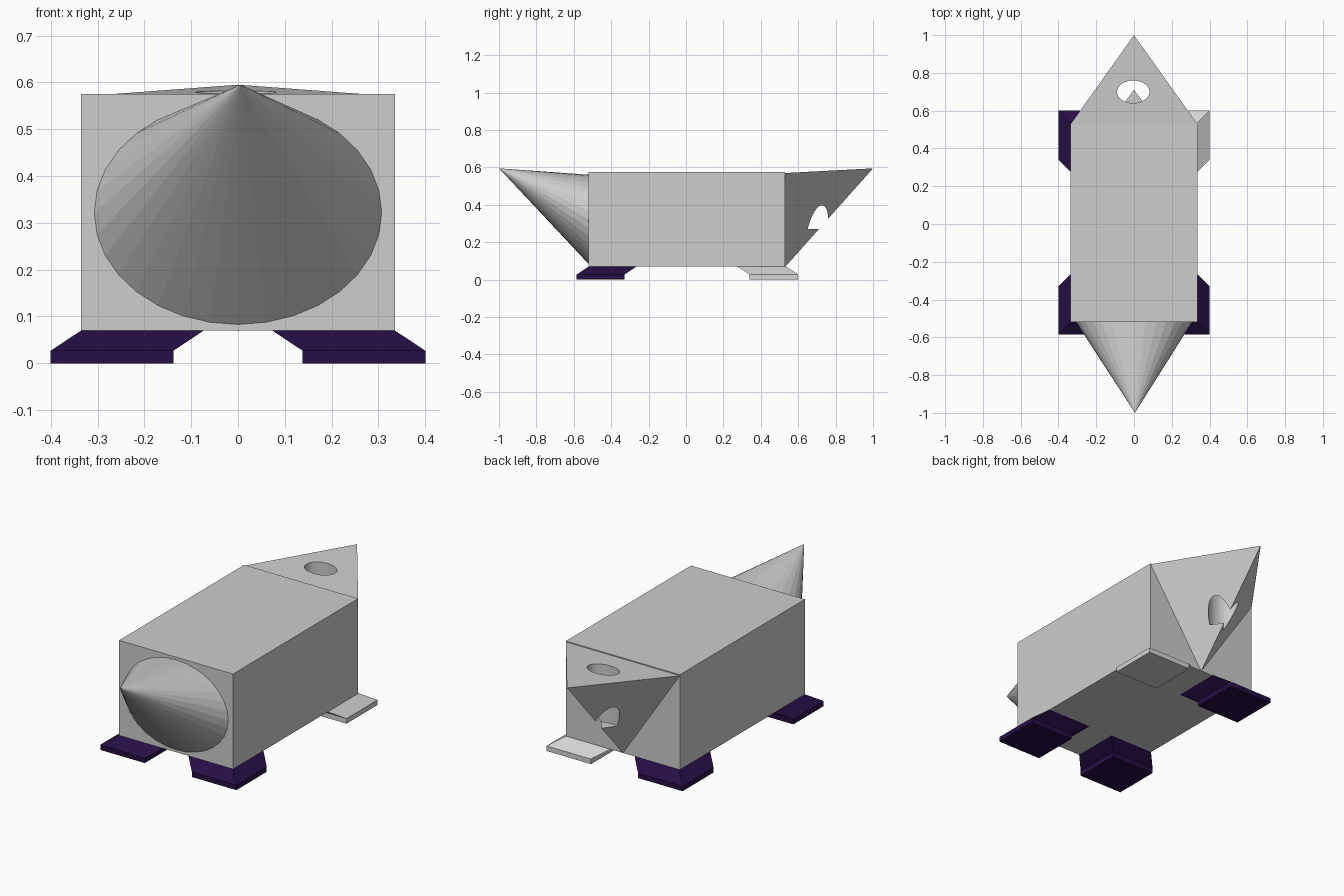
import bpy, bmesh, math

if "Cube" in bpy.data.objects:
    bpy.data.objects.remove(bpy.data.objects["Cube"])


def material(name, rgb):
    m = bpy.data.materials.new(name)
    m.diffuse_color = (*rgb, 1)
    m.use_nodes = True
    m.node_tree.nodes["Principled BSDF"].inputs["Base Color"].default_value = m.diffuse_color
    return m


GREY = material("body grey", (0.61, 0.61, 0.61))
PALE = material("pale grey", (0.66, 0.66, 0.66))
PURPLE = material("dark purple", (0.02, 0.0045, 0.06))


def add(name, bm, mat):
    bmesh.ops.recalc_face_normals(bm, faces=bm.faces)
    me = bpy.data.meshes.new(name)
    bm.to_mesh(me)
    bm.free()
    me.materials.append(mat)
    ob = bpy.data.objects.new(name, me)
    bpy.context.collection.objects.link(ob)
    return ob


def loft(name, rings, mat):
    """Skin a stack of equal-length rings; a one-point last ring is a tip."""
    bm = bmesh.new()
    rows = [[bm.verts.new(p) for p in ring] for ring in rings]
    for a, b in zip(rows, rows[1:]):
        n = len(a)
        for i in range(n):
            j = (i + 1) % n
            if len(b) == 1:
                bm.faces.new((a[i], a[j], b[0]))
            else:
                bm.faces.new((a[i], a[j], b[j], b[i]))
    for row in (rows[0], rows[-1]):
        if len(row) > 2:
            bm.faces.new(row)
    return add(name, bm, mat)


def rect(x0, x1, y0, y1, z):
    return [(x0, y0, z), (x1, y0, z), (x1, y1, z), (x0, y1, z)]


def circle(cx, cy, rx, ry, n=32):
    return [(cx + rx * math.cos(2 * math.pi * i / n),
             cy + ry * math.sin(2 * math.pi * i / n)) for i in range(n)]


# Main box
loft("body", [rect(-0.335, 0.335, -0.52, 0.53, z) for z in (0.07, 0.575)], GREY)

# Slanted nose cone on the front face
loft("nose_cone", [[(x, -0.52, z) for x, z in circle(0, 0.322, 0.307, 0.239)],
                   [(0.005, -1.0, 0.595)]], GREY)

# Three-sided tail with a hole cut down from the top
tail = loft("tail", [[(-0.335, 0.53, 0.57), (0.335, 0.53, 0.57), (0, 0.53, 0.068)],
                     [(0, 1.0, 0.595)]], GREY)
cutter = loft("tail_hole_cutter",
              [[(x, y, z) for x, y in circle(-0.004, 0.70, 0.086, 0.06)]
               for z in (0.27, 0.8)], GREY)
cutter.hide_render = True
cutter.hide_set(True)
cut = tail.modifiers.new("hole", 'BOOLEAN')
cut.operation = 'DIFFERENCE'
cut.solver = 'EXACT'
cut.object = cutter

# Feet: a flat slab with a block leaning in under the body
for sx, side in ((-1, "left"), (1, "right")):
    for sy, end, out, inn in ((-1, "front", 0.585, 0.33), (1, "back", 0.60, 0.34)):
        rings = [rect(sx * (0.138 - d), sx * (0.4 - d),
                      sy * (inn - d), sy * (out - d), z)
                 for d, z in ((0, 0), (0, 0.027), (0.065, 0.07))]
        pale = sx > 0 and sy > 0
        loft(f"{end}_{side}_foot", rings, PALE if pale else PURPLE)
